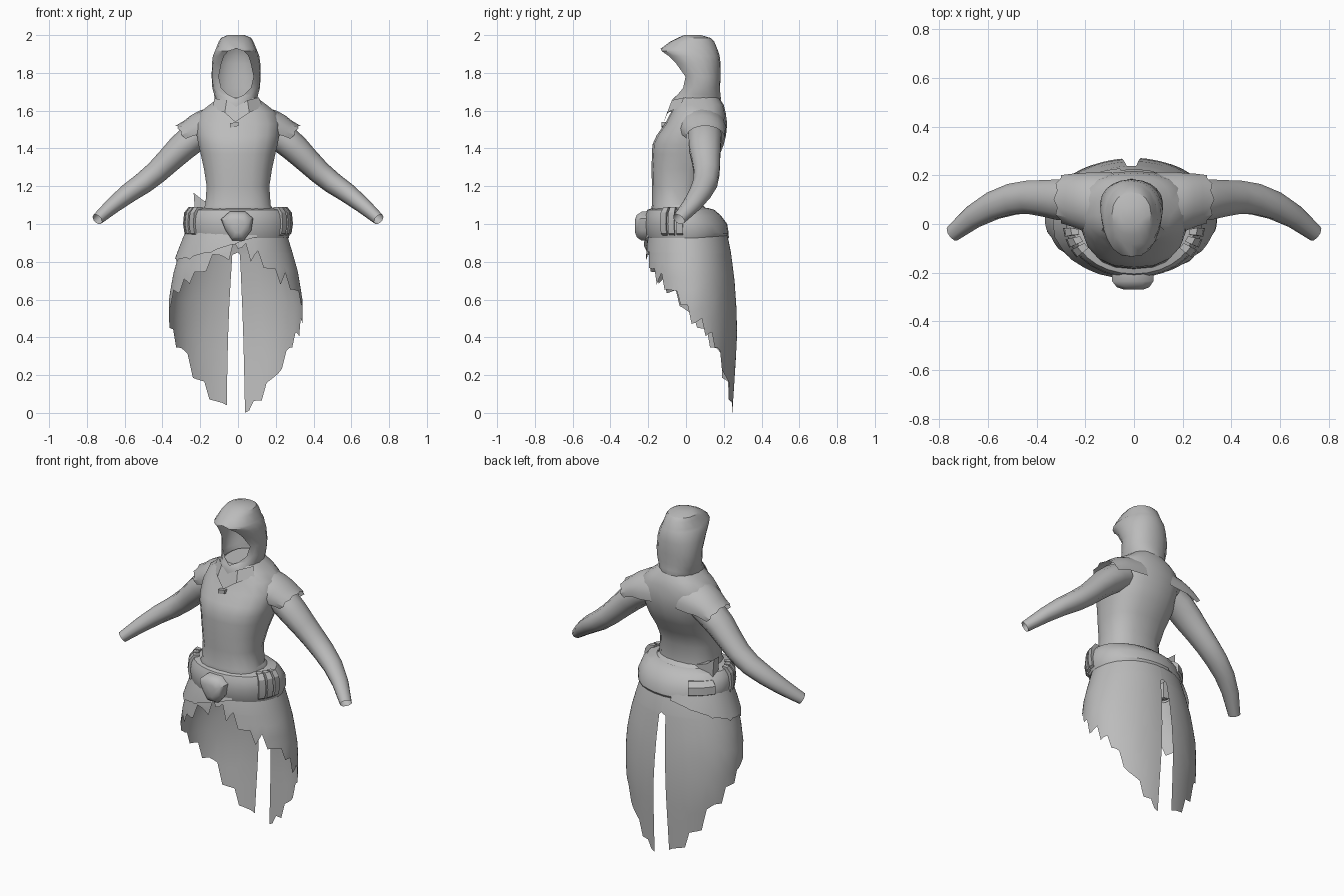
import bpy, bmesh, math, random
from mathutils import Vector

random.seed(4)
cube = bpy.data.objects.get("Cube")
if cube:
    bpy.data.objects.remove(cube, do_unlink=True)

grey = bpy.data.materials.new("cloth_grey")
grey.use_nodes = True
grey.diffuse_color = (0.5, 0.5, 0.5, 1)
grey.node_tree.nodes["Principled BSDF"].inputs["Base Color"].default_value = (0.5, 0.5, 0.5, 1)


def loft(name, rows, closed=False, cap_start=False, cap_end=False, angle=28):
    """Skin a list of point rows, weld coincident points, optionally cap the ends."""
    bm = bmesh.new()
    grid = [[bm.verts.new(p) for p in row] for row in rows]
    n = len(rows[0])
    for a, b in zip(grid, grid[1:]):
        for i in range(n if closed else n - 1):
            j = (i + 1) % n
            bm.faces.new((a[i], a[j], b[j], b[i]))
    if cap_start:
        bm.faces.new(grid[0][::-1])
    if cap_end:
        bm.faces.new(grid[-1])
    bmesh.ops.remove_doubles(bm, verts=bm.verts, dist=0.0005)
    bmesh.ops.recalc_face_normals(bm, faces=bm.faces)
    mesh = bpy.data.meshes.new(name)
    bm.to_mesh(mesh)
    bm.free()
    ob = bpy.data.objects.new(name, mesh)
    bpy.context.collection.objects.link(ob)
    mesh.materials.append(grey)
    bpy.ops.object.select_all(action='DESELECT')
    ob.select_set(True)
    bpy.context.view_layer.objects.active = ob
    bpy.ops.object.shade_smooth_by_angle(angle=math.radians(angle))


def spow(v, e):
    return math.copysign(abs(v) ** e, v)


def hoop(t, w, yb, yf, z, e=1.0, cx=0.0):
    """Point on an oval; t is the angle from the back, positive toward +x."""
    return (cx + w * spow(math.sin(t), e),
            (yb + yf) / 2 + (yb - yf) / 2 * spow(math.cos(t), e), z)


def ring(w, yb, yf, z, n, e=1.0):
    return [hoop(2 * math.pi * i / n, w, yb, yf, z, e) for i in range(n)]


def lerp_table(table, x):
    """Piecewise linear lookup; table rows are (key, values...)."""
    if x <= table[0][0]:
        return table[0][1:]
    for a, b in zip(table, table[1:]):
        if x <= b[0]:
            f = (x - a[0]) / (b[0] - a[0])
            return [p + (q - p) * f for p, q in zip(a[1:], b[1:])]
    return table[-1][1:]


# Torso: z, half width, back y, front y
torso = [(1.0, .20, .18, -.17), (1.08, .188, .11, -.185), (1.1, .175, .09, -.18),
         (1.2, .168, .09, -.18), (1.29, .182, .13, -.183), (1.37, .2, .18, -.18),
         (1.42, .212, .2, -.178), (1.47, .222, .212, -.155), (1.53, .228, .218, -.112),
         (1.59, .205, .21, -.08), (1.63, .155, .2, -.065), (1.67, .1, .175, -.05)]
loft("torso", [ring(w, yb, yf, z, 18, .82) for z, w, yb, yf in torso], closed=True, cap_end=True)

# Hood: z, half width, back y, front y, half sweep; a sweep below pi leaves the face open
hood = [(1.6, .125, .18, -.08, math.pi), (1.64, .112, .18, -.08, math.pi),
        (1.665, .113, .185, -.068, math.pi), (1.685, .118, .182, -.05, 2.8),
        (1.72, .126, .18, -.035, 2.5), (1.78, .13, .183, -.03, 2.38),
        (1.85, .128, .183, -.075, 2.52), (1.89, .123, .178, -.11, 2.62),
        (1.915, .114, .17, -.137, 2.8), (1.928, .107, .165, -.134, math.pi),
        (1.965, .092, .15, -.085, math.pi), (1.985, .08, .13, -.045, math.pi),
        (2.0, .045, .08, -.01, math.pi)]
loft("hood", [[hoop(T * (i / 8 - 1), w, yb, yf, z, .92, -.01) for i in range(17)]
              for z, w, yb, yf, T in hood], cap_end=True)

# Pointed collar with its small clasp
loft("collar", [
    [(-.125, -.01, 1.665), (-.06, -.07, 1.655), (-.01, -.084, 1.62), (.05, -.075, 1.655), (.11, -.01, 1.67)],
    [(-.135, -.03, 1.61), (-.07, -.096, 1.59), (-.015, -.118, 1.54), (.06, -.1, 1.59), (.13, -.03, 1.62)]])
loft("collar_clasp", [[(-.02 + sx * .022, y, 1.525 + sz * .015)
                       for sx, sz in ((-1, -1), (1, -.4), (1, 1), (-1, .6))] for y in (-.13, -.1)],
     closed=True, cap_start=True, cap_end=True)

# Arms: x, y, z, radius down the limb; open at the wrist
arm = [(.17, .1, 1.49, .075), (.23, .1, 1.46, .08), (.3, .1, 1.402, .076), (.365, .106, 1.338, .068),
       (.43, .11, 1.275, .062), (.5, .102, 1.218, .058), (.58, .075, 1.163, .052),
       (.66, .03, 1.1, .043), (.745, -.038, 1.025, .031)]
# Cap sleeves: x, centre y, y radius, centre z, z radius
cap = [(.12, .075, .14, 1.505, .118), (.2, .085, .13, 1.495, .107), (.25, .092, .118, 1.49, .085),
       (.285, .098, .11, 1.477, .07), (.318, .102, .1, 1.462, .058)]
for side, label in ((1, "left"), (-1, "right")):
    rows = []
    for k, (x, y, z, r) in enumerate(arm):
        a, b = Vector(arm[max(k - 1, 0)][:3]), Vector(arm[min(k + 1, len(arm) - 1)][:3])
        d = (b - a).normalized()
        u = d.cross(Vector((0, 1, 0))).normalized()
        v = d.cross(u) * 1.15
        row = [Vector((x, y, z)) + r * (u * math.cos(t) + v * math.sin(t))
               for t in (math.pi * i / 5 for i in range(10))]
        rows.append([(side * p.x, p.y, p.z) for p in row])
    loft(label + "_arm", rows, closed=True, angle=42)
    rows = []
    for k, (x, cy, ry, cz, rz) in enumerate(cap):
        row = []
        for i in range(11):
            t = 1.75 * (i / 5 - 1)
            jag = .012 * (i % 2) if k == len(cap) - 1 else 0
            row.append((side * (x - .035 * (1 - math.cos(t)) + jag),
                        cy + ry * math.sin(t), cz + rz * math.cos(t)))
        rows.append(row)
    loft(label + "_cap_sleeve", rows)

# Skirt outline by height: z, half width, back y, front y
skirt_shape = [(0, .31, .247, -.2), (.4, .355, .272, -.215), (.6, .356, .266, -.22),
               (.75, .33, .253, -.22), (.9, .285, .23, -.208), (1.0, .25, .2, -.185)]
# Hem height by angle from the back
hem_line = [(0, 0), (.12, .02), (.35, .11), (.62, .22), (.85, .34), (1.1, .42), (1.45, .5),
            (1.7, .59), (2.05, .67), (2.5, .75), (2.85, .84), (3.15, .87)]
COLS = 40
for side, label, stretch, gap, lift in ((1, "left", .96, .01, 0), (-1, "right", 1.03, .07, .04)):
    # uneven torn teeth: slow fall followed by a sharp step up
    jags = [lift] * 2
    while len(jags) < COLS:
        steps, depth = random.choice((3, 4, 5)), random.uniform(.04, .1)
        jags += [depth * (.5 - j / (steps - 1)) for j in range(steps)]
    jags = jags[:COLS] + [0]
    rows = []
    for k in range(10):
        row = []
        for i in range(COLS + 1):
            s = i / COLS
            hem = max(lerp_table(hem_line, math.pi * s)[0] + jags[i], 0)
            top = max(.85, hem)
            if k < 3:
                z, slit = 1.0 + (top - 1.0) * k / 2, 0
            else:
                f = (k - 2.9) / 6.1
                z, slit = top + (hem - top) * f, gap + .025 + .09 * f
            w, yb, yf = lerp_table(skirt_shape, z)
            x, y, z = hoop(slit + (math.pi - slit) * s, w, yb, yf, z)
            row.append((side * stretch * x, y, z))
        rows.append(row)
    loft(label + "_skirt_panel", rows)

# Slanted sash hanging lowest on the right hip
rows = []
for k in range(4):
    row = []
    for i in range(41):
        t = -3.5 + 3.3 * i / 40
        drop = max(0, math.sin(math.pi * i / 40)) ** 1.3
        low = .93 - .115 * drop - (.015 * (i % 5 == 0) * drop)
        z = .99 + (low - .99) * k / 3
        w, yb, yf = lerp_table(skirt_shape, z)
        flare = .012 + .012 * k / 3 * drop
        row.append(hoop(t, w + flare, yb + flare, yf - flare, z))
    rows.append(row)
loft("hip_sash", rows)

# Belt: padded band, closed over the hips at the top
belt = [(.925, .268, .212, -.205), (.95, .276, .226, -.215), (1.0, .28, .218, -.222),
        (1.045, .268, .185, -.217), (1.075, .245, .15, -.205), (1.085, .19, .115, -.175)]
loft("belt", [ring(w, yb, yf, z, 28) for z, w, yb, yf in belt], closed=True)

# Buckle: bevelled shield
shield = [(-.09, 1.025), (-.045, 1.065), (.04, 1.065), (.08, 1.03), (.07, .965), (.03, .912), (-.03, .912),
          (-.065, .965)]
loft("buckle", [[(x * s, y, .99 + (z - .99) * s) for x, z in shield]
                for y, s in ((-.19, 1), (-.235, 1), (-.26, .78), (-.27, .45))],
     closed=True, cap_start=True, cap_end=True, angle=45)


def belt_loop(name, angles, half, profile):
    """Strap or pouch bulging from the belt, swept along the given angles."""
    rows = []
    for t in angles:
        outer = [hoop(t, .262 + g, .205 + g, -.205 - g, z) for g, z in profile]
        inner = [hoop(t, .23, .14, -.16, z) for z in (profile[-1][1], profile[0][1])]
        rows.append(outer + inner)
    loft(name, rows, closed=True, cap_start=True, cap_end=True)


# Three straps on each hip and one long pouch behind the right hip
strap = [(0, .935), (.022, .95), (.03, 1.0), (.024, 1.06), (0, 1.09)]
pouch = [(.012, .965), (.028, .975), (.026, 1.02), (-.005, 1.045)]
for side, label in ((1, "left"), (-1, "right")):
    for k in range(3):
        mid = side * (1.72 + .2 * k)
        belt_loop(f"{label}_belt_strap_{k + 1}", (mid - .075, mid + .075), .075, strap)
belt_loop("right_back_pouch", (-1.15, -.95, -.75, -.55), .3, pouch)

# Small pointed flap rising above the belt on the right
flap = [(-.235, 1.165), (-.185, 1.125), (-.11, 1.1), (-.11, 1.03), (-.225, 1.03)]
loft("belt_flap", [[(x, y, z) for x, z in flap] for y in (.02, .07)],
     closed=True, cap_start=True, cap_end=True)
